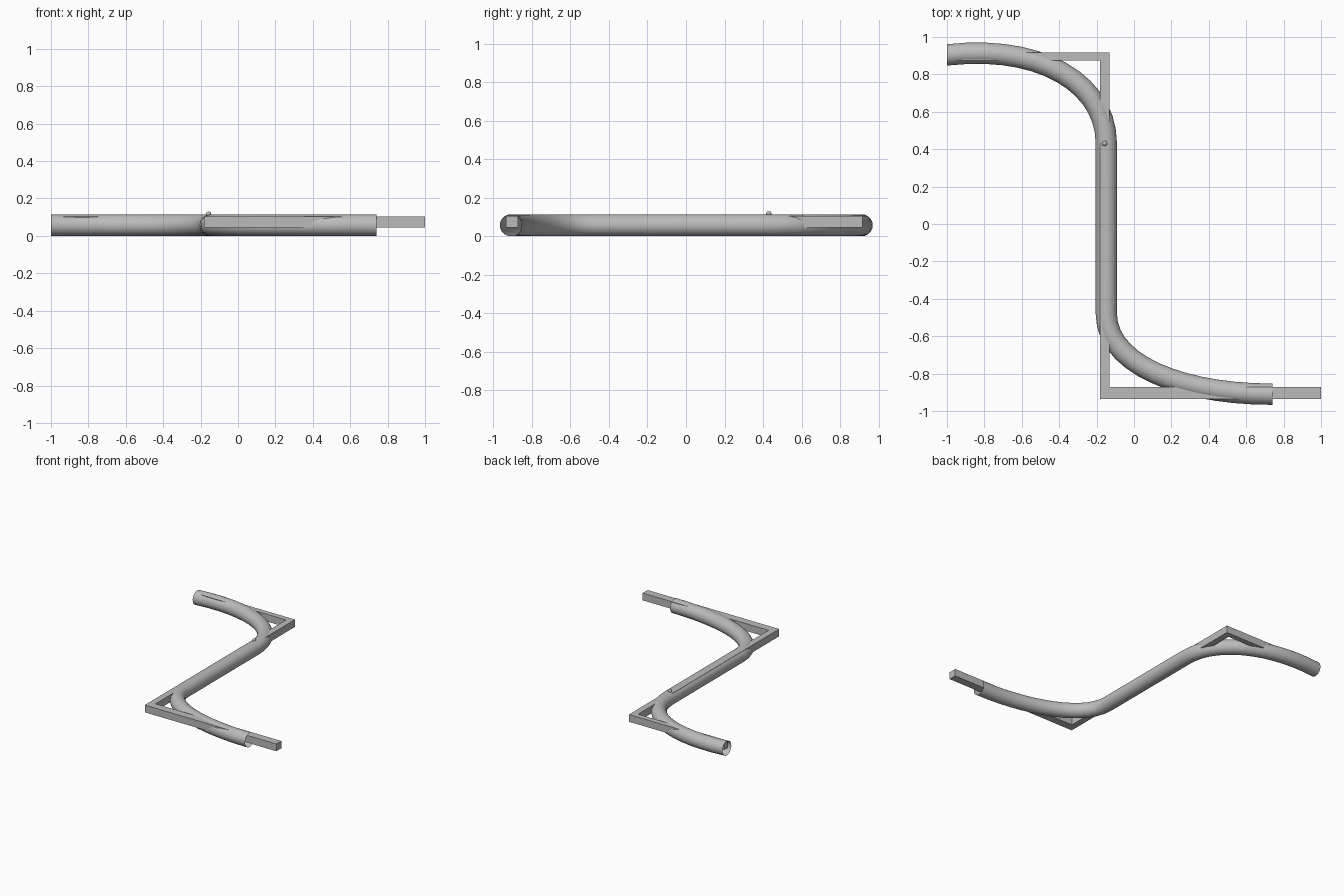
import bpy, bmesh
from mathutils import Vector

if "Cube" in bpy.data.objects:
    bpy.data.objects.remove(bpy.data.objects["Cube"])

metal = bpy.data.materials.new("grey metal")
metal.diffuse_color = (0.5, 0.5, 0.5, 1)
metal.use_nodes = True
metal.node_tree.nodes["Principled BSDF"].inputs["Base Color"].default_value = metal.diffuse_color

R, ZC = 0.057, 0.057


def finish(name, bm, smooth):
    mesh = bpy.data.meshes.new(name)
    bm.to_mesh(mesh)
    bm.free()
    mesh.materials.append(metal)
    for p in mesh.polygons:
        p.use_smooth = smooth
    ob = bpy.data.objects.new(name, mesh)
    bpy.context.collection.objects.link(ob)
    return ob


def bezier(a, b, c, d, n=14):
    a, b, c, d = (Vector((*p, ZC)) for p in (a, b, c, d))
    return [a * (1 - t) ** 3 + b * 3 * t * (1 - t) ** 2 + c * 3 * t * t * (1 - t) + d * t ** 3
            for t in (i / n for i in range(n + 1))]


def sweep(bm, path, section, tangents, capped):
    """Loft a (side, up) section along a flat path, mitred at the corners."""
    rings = []
    for p, (side, scale) in zip(path, tangents):
        rings.append([bm.verts.new(p + side * (s * scale) + Vector((0, 0, u))) for s, u in section])
    n = len(section)
    for a, b in zip(rings, rings[1:]):
        for i in range(n):
            bm.faces.new((a[i], a[(i + 1) % n], b[(i + 1) % n], b[i]))
    if capped:
        bm.faces.new(rings[0][::-1])
        bm.faces.new(rings[-1])
    bmesh.ops.recalc_face_normals(bm, faces=bm.faces)


# Bent open-ended tube
import math
path = bezier((-1, 0.904), (-0.5, 0.962), (-0.148, 0.752), (-0.148, 0.43)) \
    + bezier((-0.148, -0.48), (-0.148, -0.75), (0.25, -0.91), (0.74, -0.91))
sides = []
for i in range(len(path)):
    t = path[min(i + 1, len(path) - 1)] - path[max(i - 1, 0)]
    if i in (0, len(path) - 1):
        t = Vector((1, 0, 0))
    t.normalize()
    sides.append((Vector((t.y, -t.x, 0)), 1))
circle = [(R * math.cos(k * math.tau / 32), R * math.sin(k * math.tau / 32)) for k in range(32)]
bm = bmesh.new()
sweep(bm, path, circle, sides, False)
finish("bent_tube", bm, True)

# Square bar with two sharp corners: outline in plan, extruded upward
outline = [(-0.985, 0.918), (-0.13, 0.918), (-0.13, -0.872), (1, -0.872),
           (1, -0.936), (-0.182, -0.936), (-0.182, 0.875), (-0.985, 0.875)]
bm = bmesh.new()
low = [bm.verts.new((x, y, 0.045)) for x, y in outline]
top = [bm.verts.new((x, y, 0.104)) for x, y in outline]
for i in range(8):
    j = (i + 1) % 8
    bm.faces.new((low[i], low[j], top[j], top[i]))
for ring in (low, top):   # three rectangular strips per cap
    for q in ((0, 1, 6, 7), (1, 2, 5, 6), (2, 3, 4, 5)):
        bm.faces.new([ring[k] for k in q])
bmesh.ops.recalc_face_normals(bm, faces=bm.faces)
finish("square_bar", bm, False)

# Small stud on top of the tube
bm = bmesh.new()
bmesh.ops.create_uvsphere(bm, u_segments=16, v_segments=10, radius=0.014)
bmesh.ops.translate(bm, vec=(-0.157, 0.43, 0.116), verts=bm.verts)
finish("stud", bm, True)
